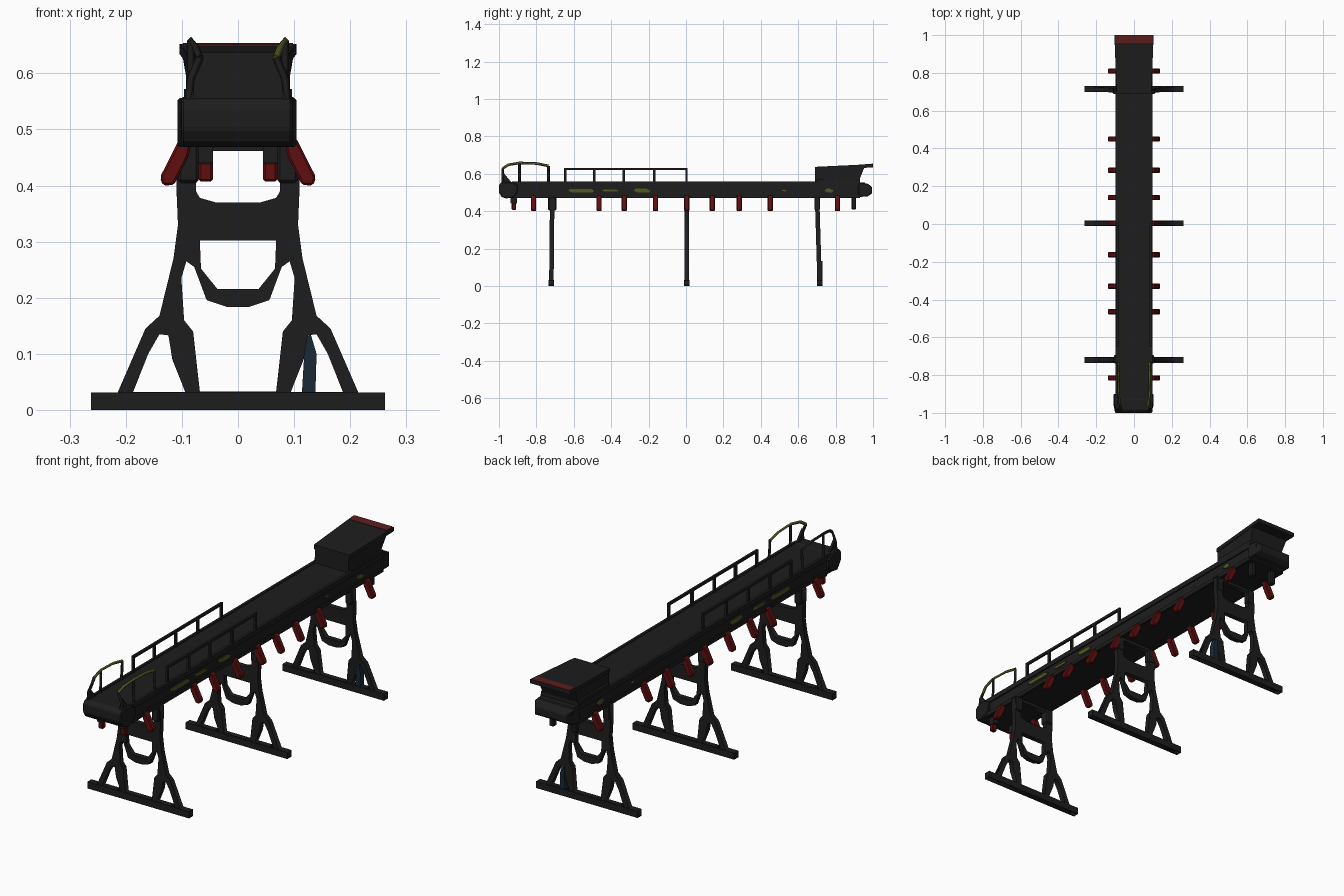
import bpy, bmesh, math
from mathutils import Vector, Matrix

if "Cube" in bpy.data.objects:
    bpy.data.objects.remove(bpy.data.objects["Cube"])


def material(name, rgb):
    m = bpy.data.materials.new(name)
    m.diffuse_color = (*rgb, 1)
    m.use_nodes = True
    m.node_tree.nodes["Principled BSDF"].inputs["Base Color"].default_value = m.diffuse_color
    return m


DARK = material("dark metal", (0.0125, 0.0125, 0.0125))
RED = material("deep red paint", (0.115, 0.0045, 0.005))
LIP_RED = material("dull red", (0.11, 0.0125, 0.0125))
YELLOW = material("worn yellow", (0.095, 0.095, 0.016))
BLUE = material("dark blue", (0.010, 0.022, 0.036))


def add_object(name, mesh, mat):
    mesh.materials.clear()
    mesh.materials.append(mat)
    ob = bpy.data.objects.new(name, mesh)
    bpy.context.collection.objects.link(ob)
    return ob


def from_bmesh(name, bm, mat):
    bmesh.ops.recalc_face_normals(bm, faces=bm.faces)
    me = bpy.data.meshes.new(name)
    bm.to_mesh(me)
    bm.free()
    return add_object(name, me, mat)


def prism(name, pts, axis, lo, hi, mat, bevel=0):
    """Extrude a profile: axis 'x' takes (y, z) points, axis 'y' takes (x, z)."""
    bm = bmesh.new()
    place = (lambda p: (lo, p[0], p[1])) if axis == 'x' else (lambda p: (p[0], lo, p[1]))
    face = bm.faces.new([bm.verts.new(place(p)) for p in pts])
    new = bmesh.ops.extrude_face_region(bm, geom=[face])["geom"]
    step = Vector((hi - lo, 0, 0)) if axis == 'x' else Vector((0, hi - lo, 0))
    bmesh.ops.translate(bm, vec=step, verts=[g for g in new if isinstance(g, bmesh.types.BMVert)])
    if bevel:
        bmesh.ops.bevel(bm, geom=bm.edges[:], offset=bevel, segments=1, affect='EDGES')
    return from_bmesh(name, bm, mat)


def box(name, x, y, z, mat, bevel=0):
    return prism(name, [(y[0], z[0]), (y[1], z[0]), (y[1], z[1]), (y[0], z[1])],
                 'x', x[0], x[1], mat, bevel)


def curve_mesh(name, splines, mat, **settings):
    cu = bpy.data.curves.new(name, 'CURVE')
    for k, v in settings.items():
        setattr(cu, k, v)
    for pts in splines:
        sp = cu.splines.new('POLY')
        sp.points.add(len(pts) - 1)
        for p, co in zip(sp.points, pts):
            p.co = (*co, 1)
        sp.use_cyclic_u = cu.dimensions == '2D'
    tmp = bpy.data.objects.new(name + "_curve", cu)
    bpy.context.collection.objects.link(tmp)
    me = bpy.data.meshes.new_from_object(tmp.evaluated_get(bpy.context.evaluated_depsgraph_get()))
    bpy.data.objects.remove(tmp)
    return add_object(name, me, mat)


def tube(name, pts, mat, r=0.007):
    return curve_mesh(name, [pts], mat, dimensions='3D', bevel_depth=r,
                      bevel_resolution=0, use_fill_caps=True)


def both(pts):
    """Right half profile completed by its mirror image."""
    return pts + [(-x, z) for x, z in reversed(pts)]


def taper(ob, y, factor):
    """Narrow the vertices lying beyond y (towards that end of the conveyor)."""
    for v in ob.data.vertices:
        if v.co.y * math.copysign(1, y) > abs(y):
            v.co.x *= factor


# Long belt housing, with side channels
prism("belt_housing", [(-0.97, 0.475), (0.94, 0.475), (0.965, 0.49), (0.97, 0.535), (0.955, 0.553),
                       (-0.97, 0.553)], 'x', -0.093, 0.093, DARK)
for s, side in ((1, "right"), (-1, "left")):
    xs = sorted((0.086 * s, 0.099 * s))
    box(f"{side}_top_channel", xs, (-0.93, 0.93), (0.535, 0.558), DARK)
    box(f"{side}_bottom_channel", xs, (-0.93, 0.93), (0.470, 0.488), DARK)

# Rounded front drum housing and rear end drum, narrowing at their tips
drum = prism("front_drum_housing", [(-1.0, 0.50), (-0.985, 0.475), (-0.96, 0.468), (-0.92, 0.475),
                                    (-0.90, 0.50), (-0.90, 0.54), (-0.93, 0.556), (-0.985, 0.556),
                                    (-1.0, 0.54)], 'x', -0.108, 0.104, DARK, 0.004)
taper(drum, -0.975, 0.93)
drum = prism("rear_drum_housing", [(0.92, 0.478), (0.97, 0.478), (0.995, 0.495), (0.995, 0.53),
                                   (0.97, 0.548), (0.92, 0.55)], 'x', -0.10, 0.10, DARK, 0.004)
taper(drum, 0.975, 0.84)

# Hopper: tapered body, neck and sloping rim with a red lip
bm = bmesh.new()
low = [bm.verts.new(p) for p in ((-.085, .69, .55), (.085, .69, .55), (.085, .92, .55), (-.085, .92, .55))]
top = [bm.verts.new(p) for p in ((-.088, .69, .628), (.088, .69, .628), (.10, .955, .638), (-.10, .955, .638))]
bm.faces.new(low)
bm.faces.new(top)
for i in range(4):
    j = (i + 1) % 4
    bm.faces.new((low[i], low[j], top[j], top[i]))
from_bmesh("hopper_body", bm, DARK)
box("hopper_skirt", (-0.096, 0.096), (0.70, 0.93), (0.545, 0.572), DARK)
rim = prism("hopper_rim", [(0.69, 0.618), (1.0, 0.634), (1.0, 0.652), (0.69, 0.637)],
            'x', -0.092, 0.092, DARK)
taper(rim, 0.9, 1.13)
prism("hopper_red_lip", [(0.958, 0.649), (0.999, 0.651), (0.999, 0.654), (0.958, 0.652)],
      'x', -0.098, 0.098, LIP_RED)

# Three trestle frames, each a flat plate with openings
outline = both([(0.262, 0), (0.262, 0.03), (0.215, 0.03), (0.165, 0.145), (0.14, 0.168),
                (0.115, 0.27), (0.107, 0.33), (0.110, 0.40), (0.108, 0.476)])
upper_window = both([(0.04, 0.370), (0.068, 0.378), (0.075, 0.39), (0.072, 0.462)])
sling_window = both([(0.068, 0.302), (0.066, 0.252), (0.037, 0.216)])
lower_opening = both([(0.068, 0.033), (0.080, 0.14), (0.096, 0.16), (0.101, 0.235), (0.092, 0.265),
                      (0.078, 0.255), (0.056, 0.196), (0.02, 0.184)])
strut_hole = [(0.187, 0.032), (0.160, 0.10), (0.140, 0.135), (0.124, 0.133), (0.117, 0.09), (0.094, 0.032)]
loops = [outline, upper_window, sling_window, lower_opening, strut_hole, [(-x, z) for x, z in strut_hole]]
for name, y, lean in (("front", -0.72, 0.01), ("middle", 0.004, 0.0), ("rear", 0.715, -0.03)):
    frame = curve_mesh(f"{name}_trestle", [[(x, z, 0) for x, z in lp] for lp in loops], DARK,
                       dimensions='2D', fill_mode='BOTH', extrude=0.012)
    frame.data.transform(Matrix.Rotation(math.pi / 2, 4, 'X'))
    for v in frame.data.vertices:
        v.co.y += y + lean * v.co.z
    box(f"{name}_foot_bar", (-0.262, 0.262), (y - 0.015, y + 0.015), (0, 0.031), DARK)
    for s in (1, -1):
        w = 0.022 if name == "front" else 0.014
        yc = y + lean * 0.44
        box(f"{name}_mount", sorted((0.070 * s, 0.107 * s)), (yc - w, yc + w), (0.405, 0.476), DARK, 0.005)

# Blue plate on the rear trestle
prism("blue_plate", [(0.114, 0.032), (0.138, 0.032), (0.140, 0.10), (0.130, 0.134), (0.120, 0.132)],
      'y', 0.701, 0.729, BLUE)

# Splayed red brackets under both edges
bracket = [(0.082, 0.484), (0.104, 0.484), (0.139, 0.415), (0.134, 0.400), (0.114, 0.401), (0.088, 0.452)]
for s, side in ((1, "right"), (-1, "left")):
    for i, y in enumerate((-0.815, -0.465, -0.33, -0.163, 0.004, 0.14, 0.285, 0.45, 0.81)):
        prism(f"{side}_red_bracket_{i}", [(x * s, z) for x, z in bracket], 'y', y - 0.014, y + 0.014, RED, 0.004)
    xs = sorted((0.045 * s, 0.07 * s))
    box(f"{side}_front_inner_stub", xs, (-0.937, -0.903), (0.44, 0.48), DARK)
    box(f"{side}_front_inner_red_tip", xs, (-0.932, -0.908), (0.407, 0.442), RED, 0.004)
    box(f"{side}_rear_inner_stub", xs, (0.885, 0.91), (0.41, 0.48), DARK, 0.004)

for s, side in ((1, "right"), (-1, "left")):
    # Straight guard rail with posts
    x = 0.088 * s
    posts = (-0.645, -0.49, -0.333, -0.17, 0.002)
    box(f"{side}_rail", (x - 0.005, x + 0.005), (-0.652, 0.008), (0.619, 0.631), DARK)
    for i, y in enumerate(posts):
        box(f"{side}_rail_post_{i}", (x - 0.005, x + 0.005), (y - 0.006, y + 0.006), (0.55, 0.622), DARK)
    # Arched hand rail at the front, yellow with a dark outer side on the left
    arch = [(0.068, -0.98, 0.628), (0.076, -0.95, 0.648), (0.084, -0.89, 0.658),
            (0.084, -0.80, 0.655), (0.082, -0.735, 0.642)]
    arch = [(ax * s, y, z) for ax, y, z in arch]
    rail = tube(f"{side}_arch_rail", arch, YELLOW)
    rail.data.materials.append(DARK)
    for p in rail.data.polygons:
        p.material_index = int(s < 0 and (p.normal.x < -0.3 or p.center.y < -0.95))
    for i, top_pt in enumerate((arch[0], arch[2], arch[4])):
        tube(f"{side}_arch_post_{i}", [(0.088 * s, top_pt[1], 0.55), (0.084 * s, top_pt[1], 0.59), top_pt], DARK)
    # Small gusset at the arch foot
    prism(f"{side}_gusset", [(-0.985, 0.55), (-0.93, 0.55), (-0.975, 0.605)], 'x', 0.078 * s, 0.088 * s, DARK)
    # Worn yellow side markings
    for i, (a, b, h) in enumerate(((-0.63, -0.49, 0.009), (-0.45, -0.36, 0.006), (-0.28, -0.19, 0.010),
                                   (0.51, 0.54, 0.005), (0.74, 0.79, 0.010))):
        prism(f"{side}_marking_{i}", [(a, 0.51), (a + 0.02, 0.51 - h), (b - 0.01, 0.51 - h), (b, 0.51),
                                      (b - 0.02, 0.51 + h), (a + 0.01, 0.51 + h)],
              'x', 0.092 * s, 0.0985 * s, YELLOW)
